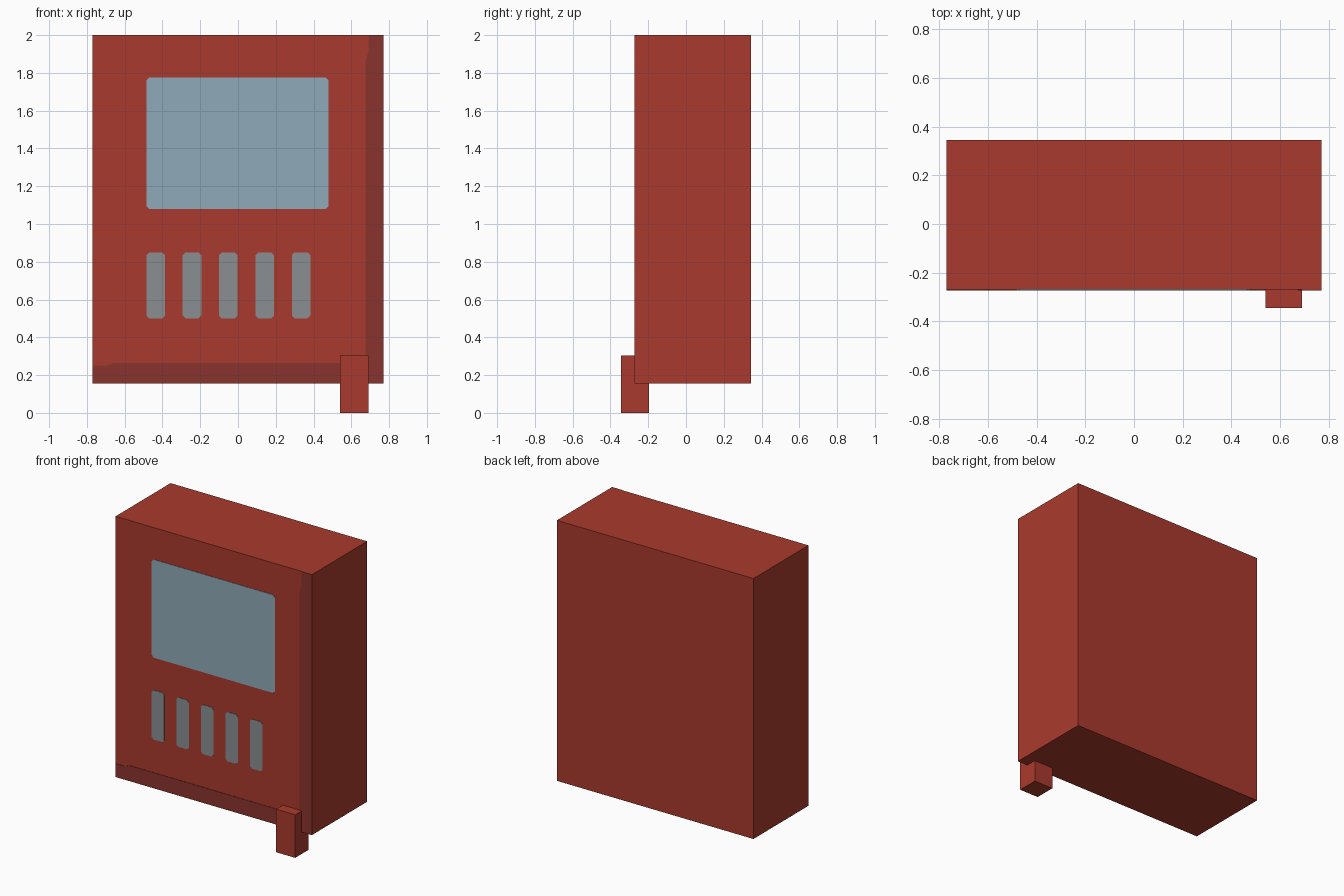
import bpy, bmesh

if "Cube" in bpy.data.objects:
    bpy.data.objects.remove(bpy.data.objects["Cube"])

FRONT = -0.27      # front face of the cabinet
THICK = 0.003      # thickness of the painted plates


def material(name, color):
    m = bpy.data.materials.new(name)
    m.diffuse_color = (*color, 1)
    m.use_nodes = True
    m.node_tree.nodes["Principled BSDF"].inputs["Base Color"].default_value = m.diffuse_color
    return m


red = material("red paint", (0.402, 0.042, 0.026))
dark_red = material("dark red trim", (0.254, 0.034, 0.027))
blue = material("pale blue glass", (0.275, 0.402, 0.479))
grey = material("grey slot", (0.254, 0.275, 0.287))


def finish(name, bm, mat):
    bmesh.ops.recalc_face_normals(bm, faces=bm.faces)
    mesh = bpy.data.meshes.new(name)
    bm.to_mesh(mesh)
    bm.free()
    mesh.materials.append(mat)
    obj = bpy.data.objects.new(name, mesh)
    bpy.context.collection.objects.link(obj)
    return obj


def box(name, lo, hi, mat):
    bm = bmesh.new()
    bmesh.ops.create_cube(bm, size=1)
    for v in bm.verts:
        for i in range(3):
            v.co[i] = lo[i] if v.co[i] < 0 else hi[i]
    return finish(name, bm, mat)


def plate(name, outline, mat):
    """Thin plate on the front face from an x, z outline."""
    bm = bmesh.new()
    face = bm.faces.new([bm.verts.new((x, FRONT, z)) for x, z in outline])
    new = bmesh.ops.extrude_face_region(bm, geom=[face])["geom"]
    for v in new:
        if isinstance(v, bmesh.types.BMVert):
            v.co.y -= THICK
    return finish(name, bm, mat)


def clipped_rect(x0, x1, z0, z1, c):
    return [(x0 + c, z0), (x1 - c, z0), (x1, z0 + c), (x1, z1 - c),
            (x1 - c, z1), (x0 + c, z1), (x0, z1 - c), (x0, z0 + c)]


# Cabinet and its single foot
box("cabinet", (-0.77, FRONT, 0.155), (0.77, 0.345, 2.0), red)
box("front_foot", (0.54, -0.345, 0.0), (0.69, -0.195, 0.305), red)

# Dark trim along the bottom and right edges of the front
plate("edge_trim", [(-0.77, 0.155), (0.77, 0.155), (0.77, 2.0), (0.69, 2.0),
                    (0.69, 1.91), (0.675, 1.86), (0.675, 0.265),
                    (-0.66, 0.265), (-0.70, 0.25), (-0.77, 0.25)], dark_red)

# Screen and the row of slots below it
plate("screen", clipped_rect(-0.485, 0.48, 1.08, 1.775, 0.015), blue)
for i in range(5):
    x = -0.485 + 0.1925 * i
    plate(f"slot_{i + 1}", clipped_rect(x, x + 0.098, 0.5, 0.85, 0.015), grey)
